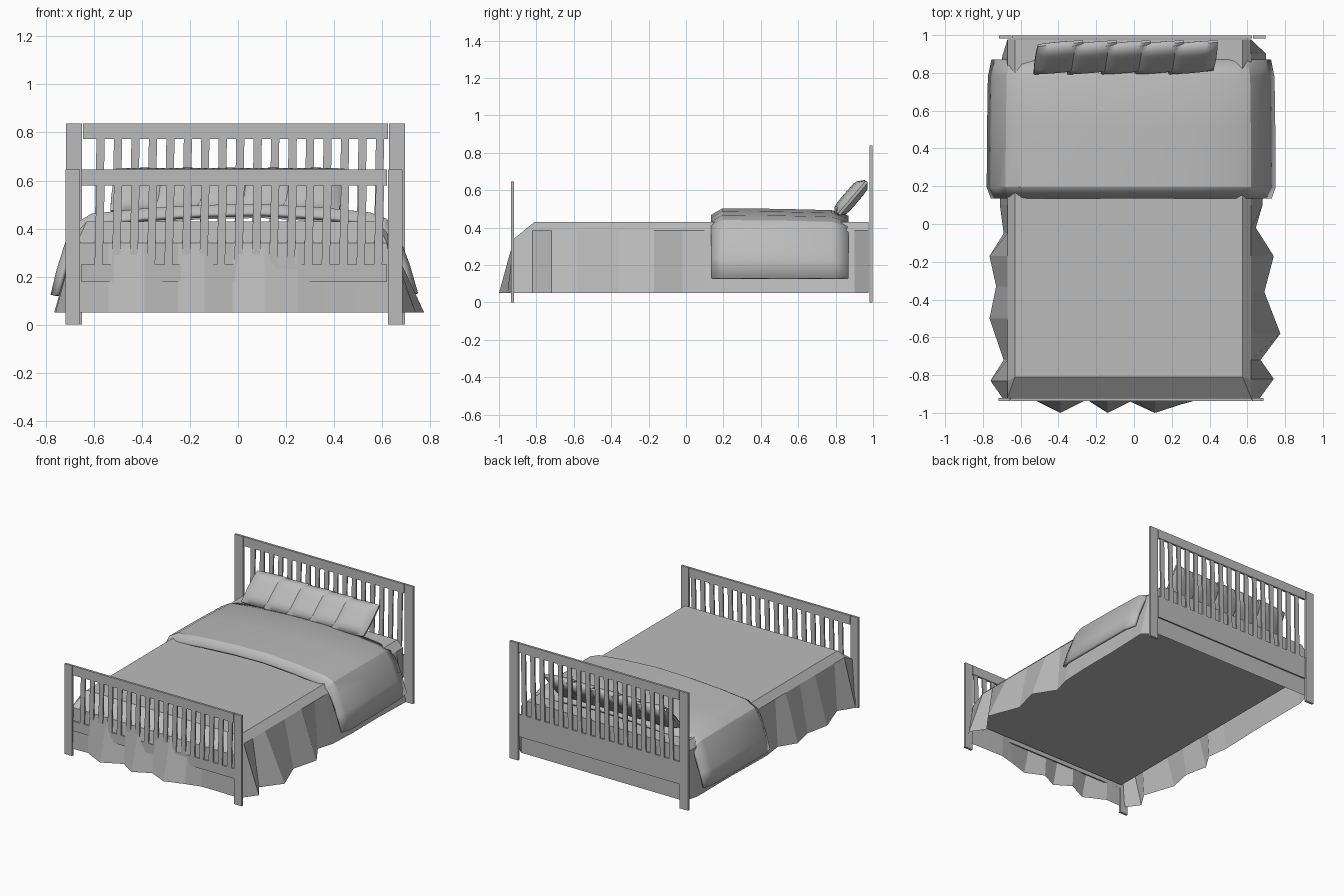
import bpy, bmesh, math
from mathutils import Matrix, Vector

cube = bpy.data.objects.get("Cube")
if cube:
    bpy.data.objects.remove(cube, do_unlink=True)

GREY = (0.5, 0.5, 0.5, 1)
grey = bpy.data.materials.new("plain grey")
grey.use_nodes = True
grey.diffuse_color = GREY
grey.node_tree.nodes["Principled BSDF"].inputs["Base Color"].default_value = GREY


def finish(bm, name, smooth=None):
    bmesh.ops.recalc_face_normals(bm, faces=bm.faces)
    mesh = bpy.data.meshes.new(name)
    bm.to_mesh(mesh)
    bm.free()
    mesh.materials.append(grey)
    obj = bpy.data.objects.new(name, mesh)
    bpy.context.collection.objects.link(obj)
    if smooth:
        bpy.ops.object.select_all(action='DESELECT')
        obj.select_set(True)
        bpy.context.view_layer.objects.active = obj
        bpy.ops.object.shade_smooth_by_angle(angle=math.radians(smooth))
    return obj


def box(name, x, y, z, lean=0):
    """Box from ranges; lean shifts the bottom sideways."""
    bm = bmesh.new()
    bmesh.ops.create_cube(bm, size=1)
    for v in bm.verts:
        low = v.co.z < 0
        v.co = [r[0] + (r[1] - r[0]) * (c + 0.5) for r, c in zip((x, y, z), v.co)]
        if low:
            v.co.x -= lean
    return finish(bm, name)


def clamp(value, low, high):
    return max(low, min(high, value))


def end_board(name, y, height, left, right, post, rail_z):
    """Two posts, a top rail, a lower rail and a row of slats."""
    deep = (y - 0.008, y + 0.008)
    thin = (y - 0.005, y + 0.005)
    box(name + "_right_post", (left, left + post), deep, (0, height))
    box(name + "_left_post", (right - post, right), deep, (0, height))
    inside = (left + post + 0.004, right - post - 0.004)
    box(name + "_top_rail", inside, deep, (height - 0.065, height))
    box(name + "_lower_rail", inside, thin, rail_z)
    for i in range(17):
        x = -0.572 + i * 0.0727
        box(f"{name}_slat_{i + 1}", (x - 0.017, x + 0.017), thin,
            (rail_z[1], height - 0.065), 0.008)


end_board("headboard", 0.99, 0.838, -0.715, 0.695, 0.066, (0.17, 0.33))
end_board("footboard", -0.928, 0.645, -0.717, 0.685, 0.06, (0.18, 0.25))

# Bedspread: flat top, sloping shoulder and a pleated skirt
hem = [(0.62, 0.977), (0.70, 0.90), (0.69, 0.6), (0.69, 0.3), (0.68, 0.1),
       (0.645, -0.02), (0.74, -0.17), (0.69, -0.36), (0.775, -0.58),
       (0.67, -0.72), (0.74, -0.82), (0.66, -0.93), (0.5, -0.925),
       (0.36, -0.925), (0.25, -0.955), (0.11, -1), (-0.02, -0.94),
       (-0.14, -1), (-0.25, -0.93), (-0.39, -1), (-0.54, -0.925),
       (-0.69, -0.93), (-0.76, -0.83), (-0.69, -0.72), (-0.765, -0.5),
       (-0.73, -0.33), (-0.765, -0.17), (-0.69, -0.05), (-0.71, 0.1),
       (-0.70, 0.5), (-0.70, 0.88), (-0.67, 0.977)]
bm = bmesh.new()
rings = [[], [], []]
for x, y in hem:
    shoulder_y = clamp(y, -0.92, 0.977)
    shoulder_z = 0.34 if y < -0.9 else 0.385
    rings[0].append(bm.verts.new((x, y, 0.05)))
    rings[1].append(bm.verts.new((clamp(x, -0.67, 0.62), shoulder_y, shoulder_z)))
    rings[2].append(bm.verts.new((clamp(x, -0.63, 0.575), clamp(y, -0.81, 0.977), 0.43)))
for a, b in zip(rings, rings[1:]):
    for i in range(len(hem)):
        j = (i + 1) % len(hem)
        bm.faces.new((a[i], a[j], b[j], b[i]))
bm.faces.new(rings[2])
bmesh.ops.remove_doubles(bm, verts=bm.verts, dist=0.0005)
finish(bm, "bedspread")

# Mattress base hidden under the bedspread
box("mattress", (-0.655, 0.605), (-0.91, 0.97), (0.2, 0.33))

# Duvet: arched cross-section draped over both sides, bevelled at each end
profile = [(-0.78, 0.125), (-0.755, 0.23), (-0.72, 0.34), (-0.68, 0.42),
           (-0.61, 0.462), (-0.4, 0.483), (-0.15, 0.498), (0.1, 0.503),
           (0.35, 0.488), (0.55, 0.467), (0.62, 0.44), (0.67, 0.37),
           (0.715, 0.25), (0.75, 0.13)]
stations = [(0.135, 0.035), (0.195, 0), (0.5, 0.003), (0.78, 0.01), (0.87, 0.04)]
bm = bmesh.new()
rows = []
for y, drop in stations:
    row = []
    for x, z in profile:
        top = clamp((z - 0.13) / 0.33, 0, 1)
        row.append(bm.verts.new((x * (1 - drop * 0.8), y, z - drop * top)))
    rows.append(row)
for a, b in zip(rows, rows[1:]):
    for i in range(len(profile) - 1):
        bm.faces.new((a[i], a[i + 1], b[i + 1], b[i]))
duvet = finish(bm, "duvet", 25)
thick = duvet.modifiers.new("thickness", 'SOLIDIFY')
thick.thickness = 0.02
thick.offset = -1

# Pillows: puffed cushions leaning on the headboard, overlapping like a fan
for i in range(5):
    bm = bmesh.new()
    bmesh.ops.create_cube(bm, size=2)
    bmesh.ops.subdivide_edges(bm, edges=bm.edges, cuts=7, use_grid_fill=True)
    for v in bm.verts:
        u, w, t = v.co
        puff = 0.2 + 0.8 * ((1 - u ** 4) * (1 - w ** 4)) ** 0.5
        pinch = 1 - 0.04 * (u * w) ** 2
        v.co = Vector((0.125 * u * pinch + 0.018 * w, 0.118 * w * pinch, 0.038 * t * puff))
    turn = Matrix.Rotation(math.radians(5), 4, 'Z') @ Matrix.Rotation(math.radians(50), 4, 'X')
    bm.transform(Matrix.Translation((-0.40 + i * 0.178, 0.882, 0.558)) @ turn)
    finish(bm, f"pillow_{i + 1}", 50)
